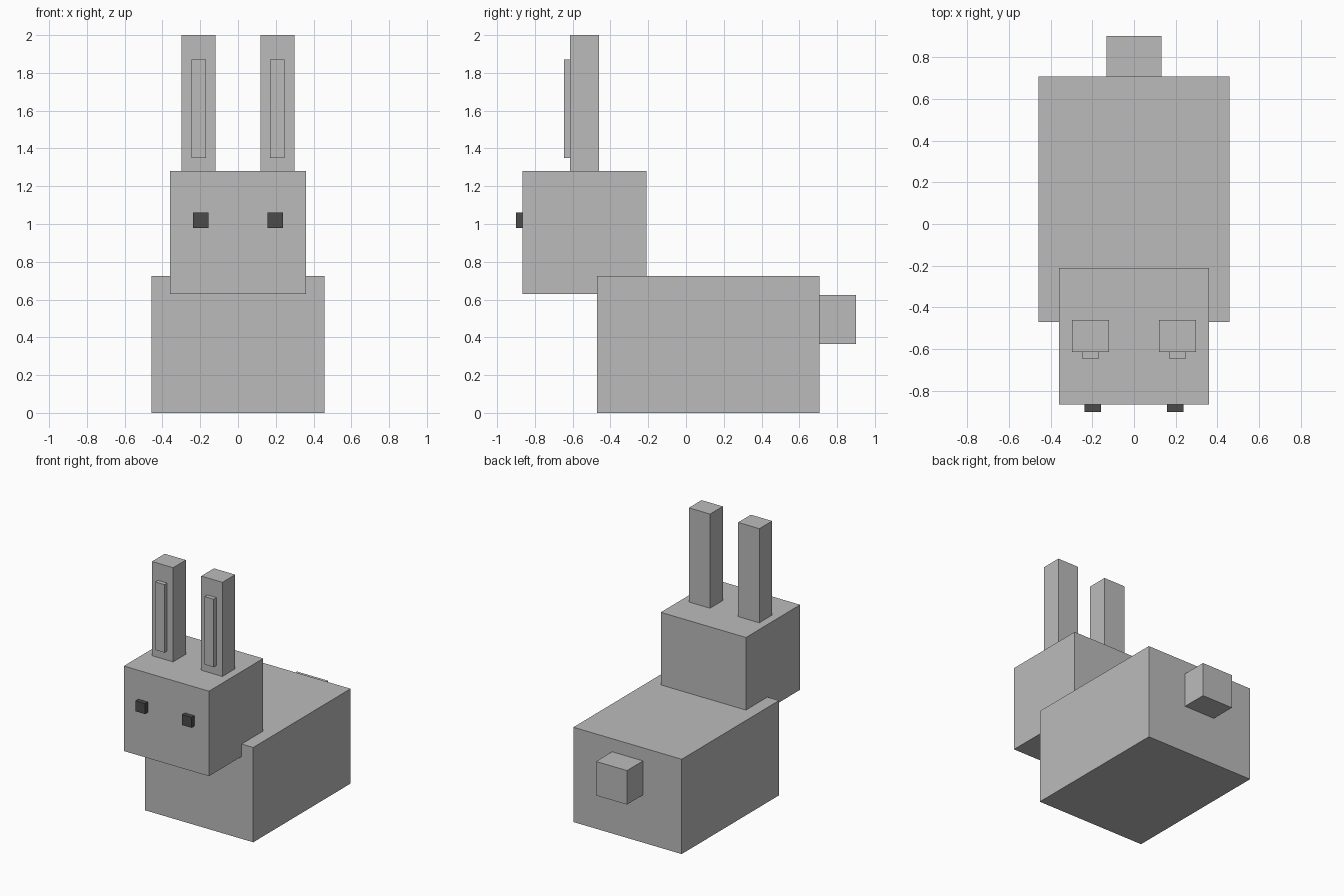
import bpy
from mathutils import Vector

default = bpy.data.objects.get("Cube")
if default:
    bpy.data.objects.remove(default, do_unlink=True)


def make_material(name, value):
    mat = bpy.data.materials.new(name)
    mat.use_nodes = True
    colour = (value, value, value, 1)
    mat.diffuse_color = colour
    mat.node_tree.nodes["Principled BSDF"].inputs["Base Color"].default_value = colour
    return mat


fur = make_material("light grey", 0.5)
dark = make_material("dark grey", 0.07)


def box(name, x, y, z, mat):
    """Box spanning the given (low, high) range on each axis."""
    low, high = (Vector(corner) for corner in zip(x, y, z))
    bpy.ops.mesh.primitive_cube_add(size=1, location=(low + high) / 2)
    obj = bpy.context.object
    obj.name = obj.data.name = name
    for v in obj.data.vertices:
        v.co *= high - low
    obj.data.materials.append(mat)
    return obj


def pair(name, x, y, z, mat):
    """Matching boxes on the left (+x) and right (-x)."""
    box("left_" + name, x, y, z, mat)
    box("right_" + name, (-x[1], -x[0]), y, z, mat)


# Body, head and tail
box("body", (-0.458, 0.458), (-0.47, 0.706), (0, 0.725), fur)
box("head", (-0.36, 0.36), (-0.865, -0.21), (0.63, 1.28), fur)
box("tail", (-0.131, 0.131), (0.70, 0.90), (0.365, 0.625), fur)

# Ears with raised inner strips
pair("ear", (0.119, 0.298), (-0.614, -0.46), (1.27, 2.0), fur)
pair("inner_ear", (0.17, 0.247), (-0.647, -0.61), (1.35, 1.87), fur)

# Eyes
pair("eye", (0.157, 0.237), (-0.90, -0.86), (0.98, 1.06), dark)
